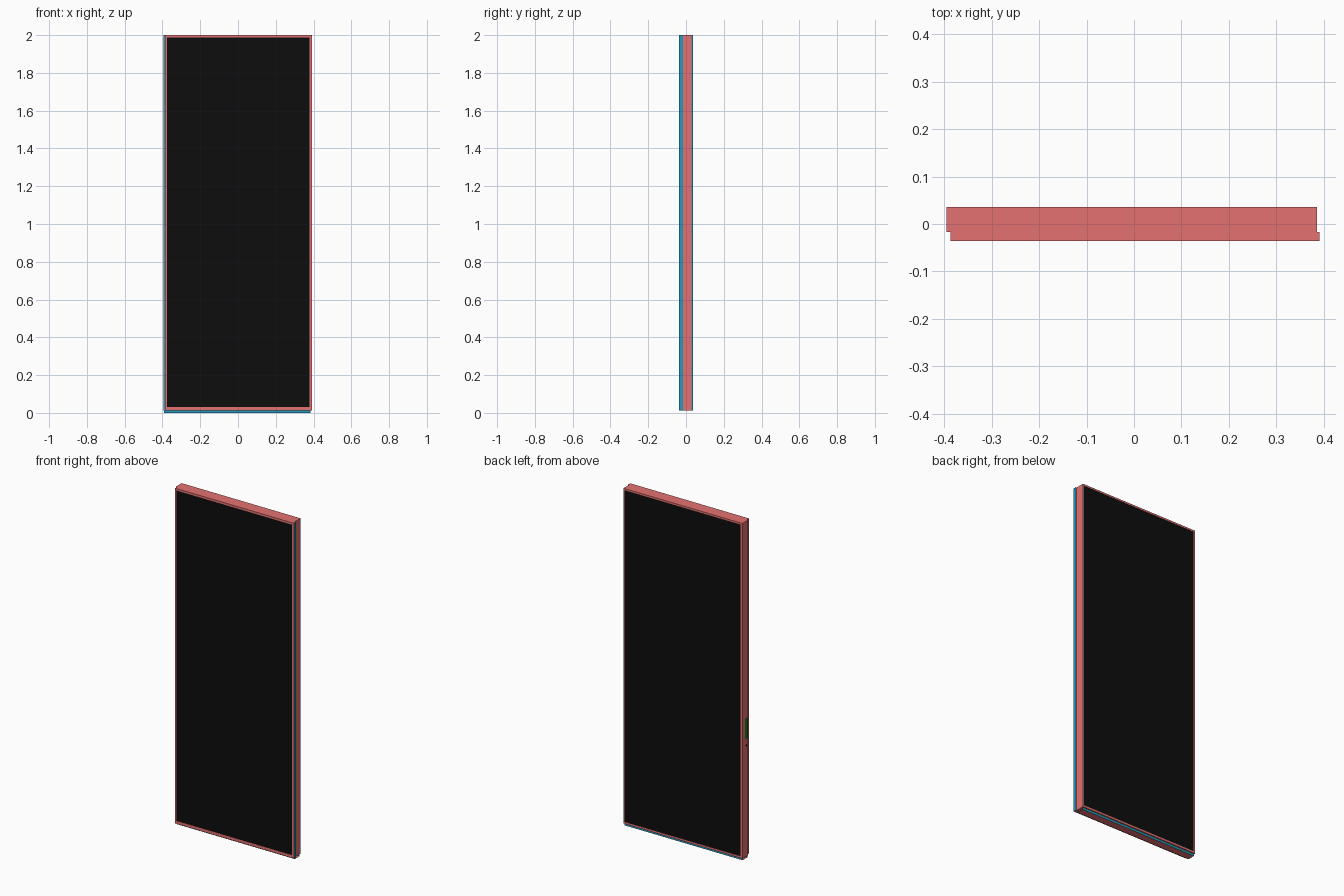
import bpy, bmesh, math

if "Cube" in bpy.data.objects:
    bpy.data.objects.remove(bpy.data.objects["Cube"])


def material(name, rgb):
    m = bpy.data.materials.new(name)
    m.diffuse_color = (*rgb, 1)
    m.use_nodes = True
    m.node_tree.nodes["Principled BSDF"].inputs["Base Color"].default_value = m.diffuse_color
    return m


RED = material("frame_red", (0.78, 0.165, 0.165))
BLUE = material("seal_blue", (0.018, 0.32, 0.50))
BLACK = material("panel_black", (0.004, 0.004, 0.004))
GREEN = material("lock_green", (0.01, 0.22, 0.01))


def box(name, x, y, z, mat):
    bpy.ops.mesh.primitive_cube_add(
        size=1, location=(sum(x) / 2, sum(y) / 2, sum(z) / 2))
    ob = bpy.context.object
    ob.name = name
    ob.scale = (x[1] - x[0], y[1] - y[0], z[1] - z[0])
    bpy.ops.object.transform_apply(location=False, rotation=False)
    ob.data.materials.append(mat)
    return ob


def paint(ob, mat, test):
    """Give the faces whose normal passes the test a second material."""
    ob.data.materials.append(mat)
    for p in ob.data.polygons:
        if test(p.normal):
            p.material_index = 1


def frame(name, x, y, z, inner_x, inner_z):
    """Four bars around an opening: left, right, top, bottom."""
    return [
        box(name + "_left_stile", (x[0], inner_x[0]), y, z, RED),
        box(name + "_right_stile", (inner_x[1], x[1]), y, z, RED),
        box(name + "_top_rail", inner_x, y, (inner_z[1], z[1]), RED),
        box(name + "_bottom_rail", inner_x, y, (z[0], inner_z[0]), RED)]


FRONT_X, FRONT_Z = (-0.377, 0.378), (0.03, 1.988)
BACK_X, BACK_Z = (-0.384, 0.378), (0.024, 1.990)
STEP = 0.013

# Core frame between the lips, blue on the exposed left step
core = frame("core_frame", (-0.395, 0.385), (-0.017, 0.030), (STEP, 2),
             FRONT_X, FRONT_Z)
paint(core[0], BLUE, lambda n: n.y < -0.5)

# Front lip and back lip with blue right sides
front_lip = frame("front_lip", (-0.387, 0.391), (-0.036, -0.017), (STEP, 2),
                  FRONT_X, FRONT_Z)
back_lip = frame("back_lip", (-0.395, 0.385), (0.030, 0.036), (STEP, 2),
                 BACK_X, BACK_Z)
for lip in (front_lip, back_lip):
    paint(lip[1], BLUE, lambda n: n.x > 0.5)

# Recessed bottom strip, blue front and back, open at the ends
strip = box("bottom_strip", (-0.392, 0.384), (-0.016, 0.029), (0, STEP), RED)
paint(strip, BLUE, lambda n: abs(n.y) > 0.5)
bm = bmesh.new()
bm.from_mesh(strip.data)
bm.normal_update()
bmesh.ops.delete(bm, geom=[f for f in bm.faces if abs(f.normal.x) > 0.5],
                 context='FACES')
bm.to_mesh(strip.data)
bm.free()

# Dark panels on both sides
box("front_panel", FRONT_X, (-0.035, -0.030), FRONT_Z, BLACK)
box("back_panel", BACK_X, (0.030, 0.035), BACK_Z, BLACK)

# Lock plate and keyhole on the left edge
box("lock_plate", (-0.3954, -0.394), (-0.014, 0.010), (0.71, 0.83), GREEN)
bpy.ops.mesh.primitive_cylinder_add(
    vertices=16, radius=0.007, depth=0.001,
    location=(-0.395, -0.002, 0.67), rotation=(0, math.pi / 2, 0))
keyhole = bpy.context.object
keyhole.name = "keyhole"
keyhole.data.materials.append(BLACK)
